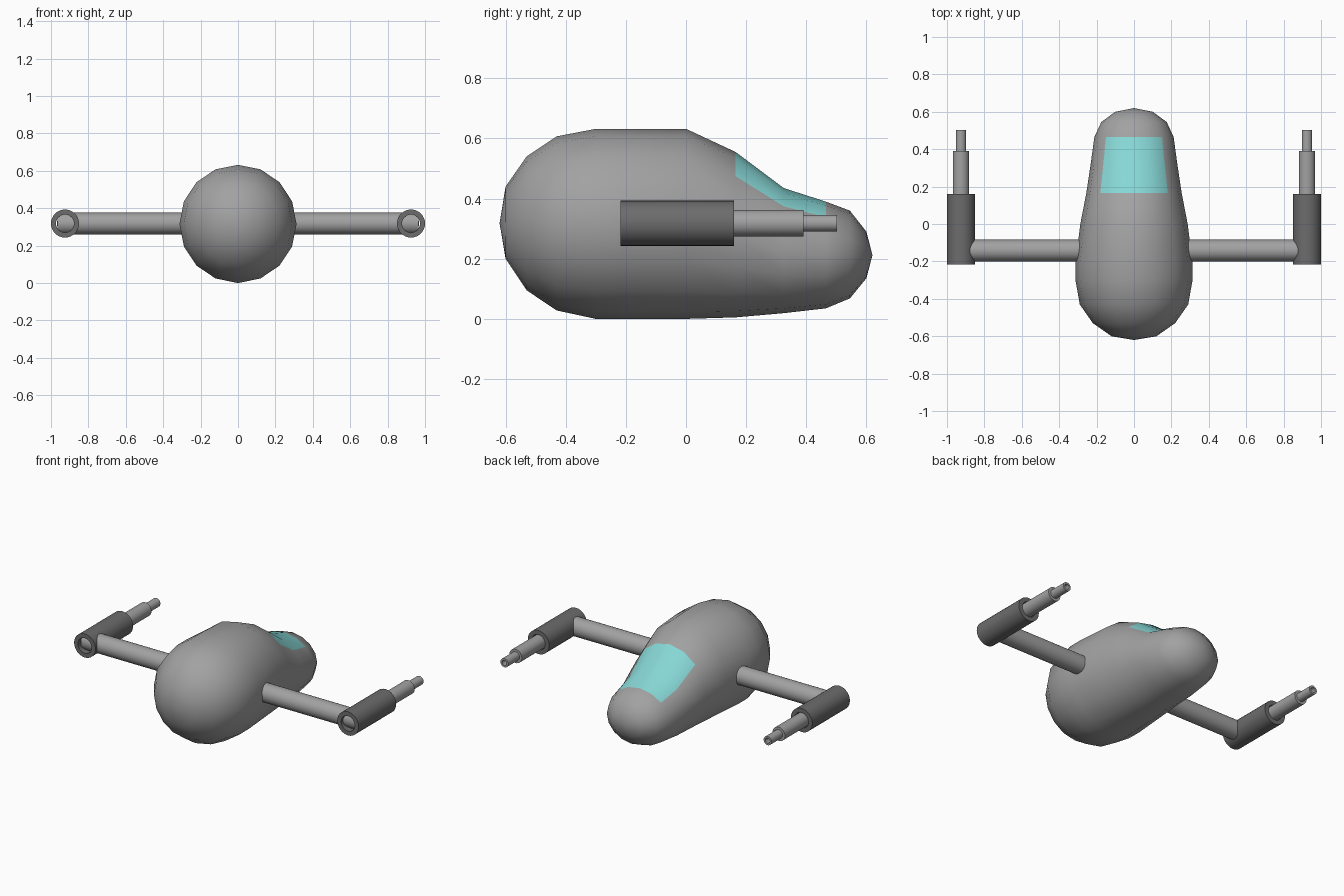
import bpy, bmesh
from math import sin, cos, pi, radians
from mathutils import Matrix, Vector

cube = bpy.data.objects.get("Cube")
if cube:
    bpy.data.objects.remove(cube)


def material(name, color):
    m = bpy.data.materials.new(name)
    m.diffuse_color = (*color, 1)
    m.use_nodes = True
    m.node_tree.nodes["Principled BSDF"].inputs["Base Color"].default_value = (*color, 1)
    return m


HULL = material("hull grey", (0.36, 0.36, 0.36))
DARK = material("dark grey", (0.15, 0.15, 0.15))
GLASS = material("window cyan", (0.24, 0.68, 0.67))


def finish(bm, name, mats, angle):
    bmesh.ops.recalc_face_normals(bm, faces=bm.faces)
    mesh = bpy.data.meshes.new(name)
    bm.to_mesh(mesh)
    bm.free()
    for m in mats:
        mesh.materials.append(m)
    ob = bpy.data.objects.new(name, mesh)
    bpy.context.collection.objects.link(ob)
    bpy.ops.object.select_all(action='DESELECT')
    ob.select_set(True)
    bpy.context.view_layer.objects.active = ob
    bpy.ops.object.shade_smooth_by_angle(angle=radians(angle))
    return ob


# Fuselage: oval rings (y, half width, bottom, top) between two poles
def fuselage():
    rings = [(-0.6, 0.12, 0.2, 0.44), (-0.53, 0.22, 0.095, 0.54),
             (-0.43, 0.29, 0.028, 0.607), (-0.3, 0.313, 0, 0.632),
             (-0.21, 0.313, 0, 0.632), (0, 0.287, 0, 0.632),
             (0.165, 0.255, 0.005, 0.555), (0.325, 0.231, 0.019, 0.435),
             (0.465, 0.212, 0.035, 0.39), (0.545, 0.175, 0.068, 0.36),
             (0.6, 0.1, 0.135, 0.29)]
    n = 16
    bm = bmesh.new()
    loops = []
    for y, w, lo, hi in rings:
        mid, h = (lo + hi) / 2, (hi - lo) / 2
        loops.append([bm.verts.new((w * sin(2 * pi * i / n), y, mid + h * cos(2 * pi * i / n)))
                      for i in range(n)])
    for k, (a, b) in enumerate(zip(loops, loops[1:])):
        for i in range(n):
            j = (i + 1) % n
            f = bm.faces.new((a[i], a[j], b[j], b[i]))
            # Window on the four top faces of two bands
            if k in (6, 7) and i in (0, 1, n - 2, n - 1):
                f.material_index = 1
    for loop, pole in ((loops[0], (0, -0.62, 0.318)), (loops[-1], (0, 0.62, 0.212))):
        tip = bm.verts.new(pole)
        for i in range(n):
            bm.faces.new((loop[i], loop[(i + 1) % n], tip))
    finish(bm, "fuselage", [HULL, GLASS], 80)


# Round part spun about the y axis from a closed or open profile of (radius, y)
def spun(name, profile, centre, mat, n=32):
    bm = bmesh.new()
    verts = [bm.verts.new((r, y, 0)) for r, y in profile]
    edges = [bm.edges.new((a, b)) for a, b in zip(verts, verts[1:])]
    bmesh.ops.spin(bm, geom=verts + edges, cent=(0, 0, 0), axis=(0, 1, 0),
                   angle=2 * pi, steps=n, use_duplicate=False)
    bmesh.ops.remove_doubles(bm, verts=bm.verts, dist=0.0001)
    bmesh.ops.translate(bm, verts=bm.verts, vec=Vector(centre))
    return finish(bm, name, [mat], 40)


def tube(name, outer, inner, y0, y1, x, mat):
    spun(name, [(inner, y0), (outer, y0), (outer, y1), (inner, y1), (inner, y0)],
         (x, 0, 0.318), mat)


fuselage()
for side, s in (("left", 1), ("right", -1)):
    x = s * 0.925
    # Wing strut from inside the fuselage into the cannon
    bm = bmesh.new()
    bmesh.ops.create_cone(bm, cap_ends=True, segments=32, radius1=0.058, radius2=0.058, depth=0.84,
                          matrix=Matrix.Translation((s * 0.545, -0.142, 0.318))
                          @ Matrix.Rotation(pi / 2, 4, 'Y'))
    finish(bm, side + "_wing_strut", [HULL], 40)
    # Cannon housing, barrel and muzzle
    tube(side + "_cannon_housing", 0.075, 0.048, -0.217, 0.16, x, DARK)
    tube(side + "_cannon_barrel", 0.044, 0.026, 0.1, 0.39, x, HULL)
    tube(side + "_cannon_muzzle", 0.028, 0.016, 0.3, 0.502, x, HULL)
